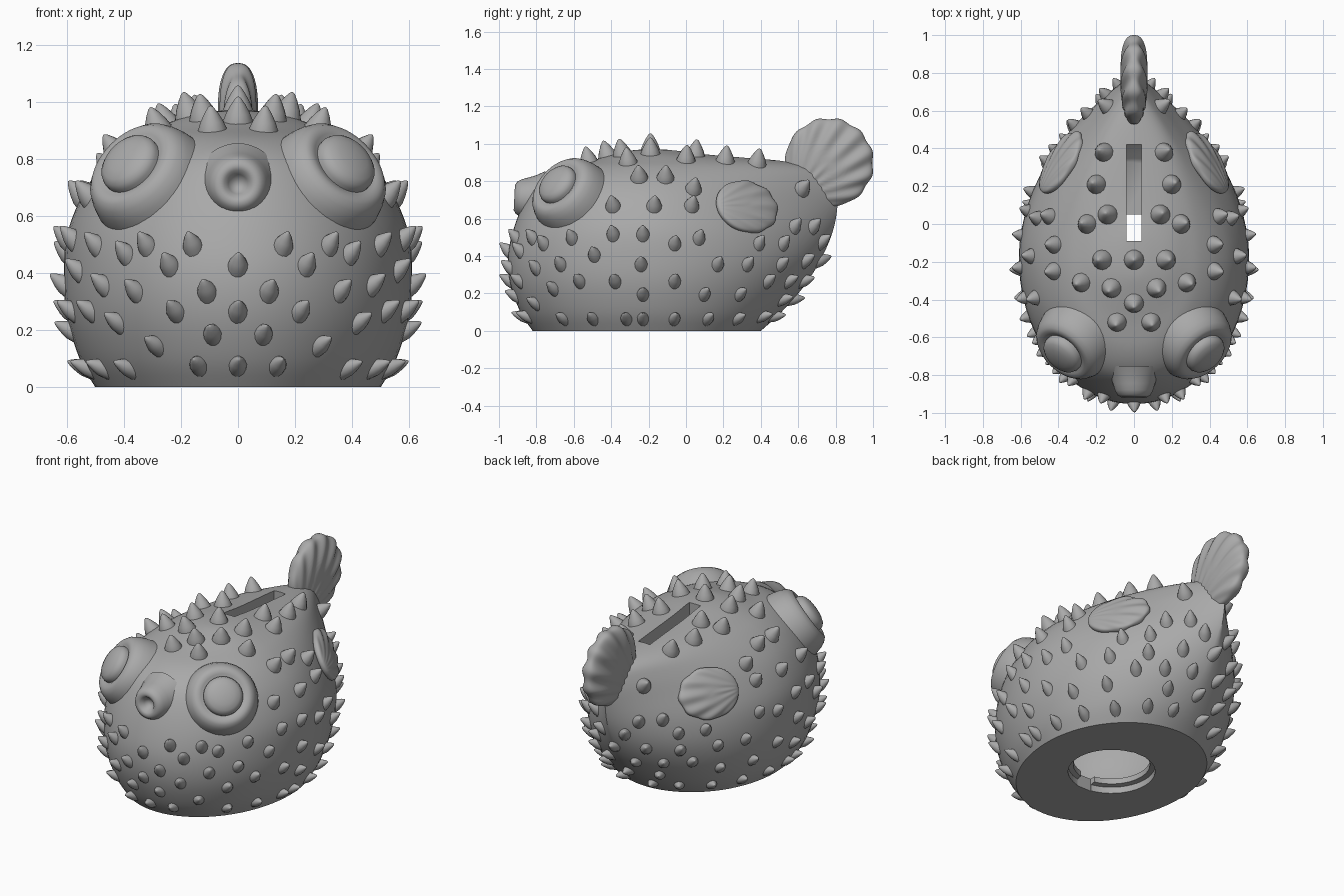
import bpy, bmesh, math
from mathutils import Vector, Matrix
from mathutils.bvhtree import BVHTree

cube = bpy.data.objects.get("Cube")
if cube:
    bpy.data.objects.remove(cube)

grey = bpy.data.materials.new("plain grey")
grey.use_nodes = True
grey.diffuse_color = (0.4, 0.4, 0.4, 1)
grey.node_tree.nodes["Principled BSDF"].inputs["Base Color"].default_value = grey.diffuse_color

UP = Vector((0, 0, 1))
SIDES = (("left", 1), ("right", -1))


def finish(bm, name):
    bmesh.ops.recalc_face_normals(bm, faces=bm.faces)
    mesh = bpy.data.meshes.new(name)
    bm.to_mesh(mesh)
    bm.free()
    mesh.materials.append(grey)
    obj = bpy.data.objects.new(name, mesh)
    bpy.context.collection.objects.link(obj)
    return obj


def smooth(obj, angle=40):
    bpy.ops.object.select_all(action='DESELECT')
    obj.select_set(True)
    bpy.context.view_layer.objects.active = obj
    bpy.ops.object.shade_smooth_by_angle(angle=math.radians(angle))


def loft(bm, rings):
    loops = [[bm.verts.new(p) for p in ring] for ring in rings]
    for a, b in zip(loops, loops[1:]):
        for i in range(len(a)):
            j = (i + 1) % len(a)
            bm.faces.new((a[i], a[j], b[j], b[i]))
    bm.faces.new(loops[0])
    bm.faces.new(loops[-1])


def lathe(bm, profile, frame, sides=32):
    # Profile holds (radius, height) pairs along the local z axis
    loft(bm, [[frame @ Vector((r * math.cos(k * math.tau / sides),
                               r * math.sin(k * math.tau / sides), h))
               for k in range(sides)] for r, h in profile])


def aim(origin, direction):
    return Matrix.Translation(origin) @ direction.to_track_quat('Z', 'Y').to_matrix().to_4x4()


# Body sections: height, front y, back y, half width, tail pointedness
SECTIONS = [Vector(s) for s in (
    (0, -.82, .40, .50, 1), (.1, -.885, .51, .555, 1.1), (.25, -.94, .64, .6, 1.25),
    (.4, -.952, .73, .61, 1.4), (.55, -.92, .79, .595, 1.7), (.7, -.86, .81, .53, 2),
    (.8, -.79, .78, .45, 2), (.87, -.67, .7, .36, 1.8), (.91, -.51, .5, .28, 1.5),
    (.945, -.38, .1, .19, 1.2), (.965, -.29, -.05, .09, 1), (.97, -.22, -.14, .03, 1))]
MID = -.18


def section_ring(s, sides=72):
    z, front, back, width, power = s
    ring = []
    for k in range(sides):
        a = k * math.tau / sides
        x, d = math.cos(a), math.sin(a)
        if d > 0:
            taper = max(0, 1 - d ** (2 - .3 * (power - 1))) ** (power / 2)
            x = math.copysign(taper, x)
        ring.append(Vector((width * x, MID + d * ((back - MID) if d > 0 else (MID - front)), z)))
    return ring


def body_shape(steps=4):
    rings = []
    last = len(SECTIONS) - 1
    for i in range(last):
        a, b = SECTIONS[i], SECTIONS[i + 1]
        before, after = SECTIONS[max(i - 1, 0)], SECTIONS[min(i + 2, last)]
        for k in range(steps):
            t = k / steps
            rings.append(section_ring(
                a + (b - before) * t / 2 + (before * 2 - a * 5 + b * 4 - after) * t * t / 2
                + (a * 3 - before - b * 3 + after) * t ** 3 / 2))
    rings.append(section_ring(SECTIONS[last]))
    bm = bmesh.new()
    loft(bm, rings)
    return bm


bm = body_shape()
bmesh.ops.recalc_face_normals(bm, faces=bm.faces)
surface = BVHTree.FromBMesh(bm)
body = finish(bm, "body")

# Hollow inside, coin slot and stepped plug hole
cutters = []
bm = body_shape()
for v in bm.verts:
    v.co = Vector((v.co.x * .88, MID + (v.co.y - MID) * .88, .08 + v.co.z * .83))
cutters.append(finish(bm, "cavity_cutter"))


def box_cutter(name, centre, size):
    bm = bmesh.new()
    bmesh.ops.create_cube(bm, size=1, matrix=Matrix.Translation(centre) @ Matrix.Diagonal((*size, 1)))
    cutters.append(finish(bm, name))


box_cutter("slot_cutter", (0, .165, .95), (.08, .51, .5))
box_cutter("notch_cutter", (0, -.2, .05), (.1, .5, .2))
bm = bmesh.new()
lathe(bm, [(.25, -.1), (.25, .04), (.22, .045), (.22, .2)], Matrix.Translation((0, -.2, 0)), 48)
cutters.append(finish(bm, "plug_cutter"))

bpy.context.view_layer.objects.active = body
for cutter in cutters:
    cutter.hide_render = True
    mod = body.modifiers.new("cut", 'BOOLEAN')
    mod.operation = 'DIFFERENCE'
    mod.solver = 'EXACT'
    mod.object = cutter
    bpy.ops.object.modifier_apply(modifier=mod.name)
    bpy.data.objects.remove(cutter)
smooth(body)

# Eyes: broad soft rim with a domed eyeball
for side, s in SIDES:
    frame = aim(Vector((s * .352, -.66, .757)), Vector((s * .57, -.6, .56)))
    bm = bmesh.new()
    lathe(bm, [(.222, -.1), (.214, -.05), (.203, -.012), (.188, .02), (.168, .04), (.15, .046),
               (.13, .043), (.108, .032)], frame, 48)
    smooth(finish(bm, side + "_eye_rim"))
    bm = bmesh.new()
    lathe(bm, [(.114, .02), (.114, .05), (.107, .068), (.09, .082), (.058, .093),
               (.025, .097), (.004, .098)], frame, 48)
    smooth(finish(bm, side + "_eyeball"), 60)

# Puckered mouth
bm = bmesh.new()
lathe(bm, [(.15, -.11), (.125, -.06), (.111, -.02), (.1, .015), (.086, .039), (.067, .05),
           (.048, .044), (.034, .022), (.02, .004), (.004, 0)],
      aim(Vector((0, -.868, .71)), Vector((0, -1, .05))), 40)
smooth(finish(bm, "mouth"), 80)


# Ribbed fins: a flattened disc with ridges fanning out from its root
def fin(name, centre, along, normal, size, ribs):
    along = (along - normal * along.dot(normal)).normalized()
    across = normal.cross(along)
    bm = bmesh.new()
    bmesh.ops.create_uvsphere(bm, u_segments=160, v_segments=40, radius=1)
    for v in bm.verts:
        x, y, z = v.co
        rho = math.hypot(x, y)
        fan = math.atan2(y, x + 1.25)
        ridge = math.cos(fan * ribs) * rho * min(1, max(0, (x + 1) * .8))
        grow = 1 + .022 * ridge * rho
        depth = math.copysign(abs(z) ** .75, z) * (1 + .2 * ridge)
        v.co = (centre + along * x * size[0] * grow + across * y * size[1] * grow
                + normal * depth * size[2])
    smooth(finish(bm, name), 80)


fin("tail_fin", Vector((0, .765, .9)), Vector((0, 1, 1)), Vector((1, 0, 0)),
    (.235, .237, .07), 27)
for side, s in SIDES:
    spot, normal, _, _ = surface.find_nearest(Vector((s * .37, .315, .655)))
    fin(side + "_fin", spot + normal * .005, Vector((-s * .5, .85, 0)), normal,
        (.185, .15, .04), 21)


# Spikes: curved cones rooted on the skin, the lower ones leaning upward
spikes = bmesh.new()


def spike(start, direction):
    hit, normal, _, _ = surface.ray_cast(Vector(start), Vector(direction))
    if hit is None:
        return
    high = min(1, max(0, hit.z - .5) * 2.2)
    r = .03 + .018 * high + .012 * min(hit.z, .4)
    h = .06 + .024 * high
    lean = (normal + UP * .75 * (1 - high)).normalized()
    lathe(spikes, [(r * 1.08, -.04), (r, 0), (r * .78, h * .35), (r * .48, h * .7),
                   (r * .2, h * .96), (r * .04, h * 1.03)], aim(hit, lean), 14)


# Each row is a height in hundredths with distances from the middle
FRONT = {50: (16, 32), 43: (0, 24), 34: (11, 36), 27: (0, 22), 19: (9,), 15: (29,), 8: (0, 14)}
FLANK = {52: (-39, -23), 50: (-61, 7), 47: (-76, -6, 39, 52), 41: (-49,),
         36: (-67, -24, 17, 33, 51), 27: (-57, -38, -6, 44), 23: (-71,), 20: (-23, 10, 29),
         7: (-66, -50, -32, -23, -6, 12, 28),
         67: (-39, -17, 3), 76: (4, 62), 82: (-25, -11), 56: (58, 68)}
REAR = {48: (8,), 38: (0, 17), 27: (9, 23), 17: (0, 18), 8: (10, 24)}
BACK = {-19: (0, 17), -34: (12,), -31: (28,), -42: (0,), -52: (9,), 0: (25,), 5: (14,),
        21: (20,), 38: (16,)}


def scatter(rows, place):
    for row, spots in rows.items():
        for spot in spots:
            start, direction = place(row / 100, spot / 100)
            spike(start, direction)
            if start[0]:
                spike((-start[0], *start[1:]), (-direction[0], *direction[1:]))


scatter(FRONT, lambda z, x: ((x, -2, z), (0, 1, 0)))
scatter(REAR, lambda z, x: ((x, 2, z), (0, -1, 0)))
scatter(FLANK, lambda z, y: ((2, y, z), (-1, 0, 0)))
scatter(BACK, lambda y, x: ((x, y, 2), (0, 0, -1)))
smooth(finish(spikes, "spikes"), 50)
